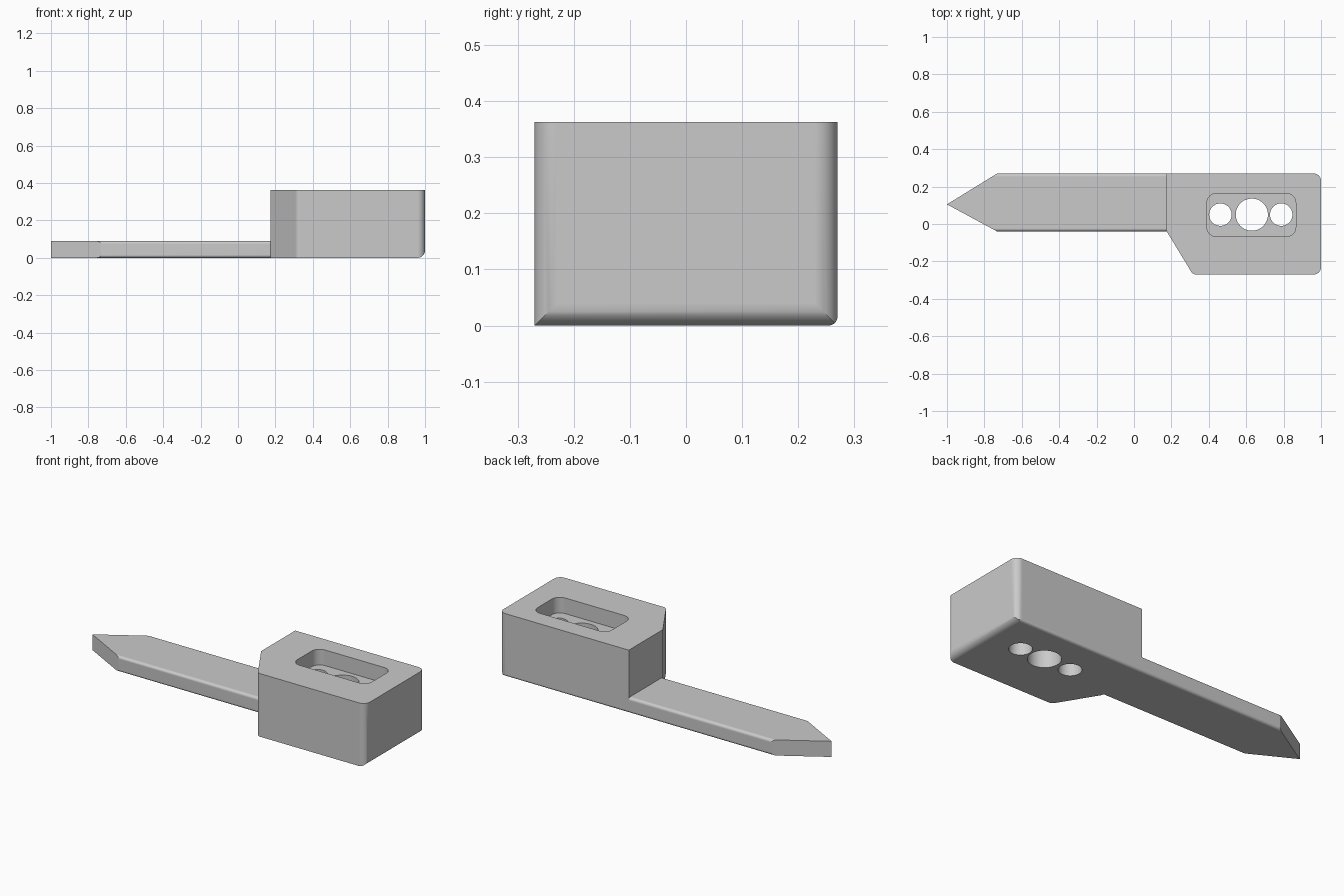
import bpy
import bmesh
from math import radians, sin, cos, tan, tau
from mathutils import Vector

if "Cube" in bpy.data.objects:
    bpy.data.objects.remove(bpy.data.objects["Cube"], do_unlink=True)

grey = bpy.data.materials.new("plain grey")
grey.use_nodes = True
GREY = (0.59, 0.59, 0.59, 1)
grey.diffuse_color = GREY
grey.node_tree.nodes["Principled BSDF"].inputs["Base Color"].default_value = GREY


def rounded(corners, steps=8):
    """Turn (a, b, radius) corners into an outline with round fillets."""
    out = []
    for i, (a, b, r) in enumerate(corners):
        p = Vector((a, b))
        if r == 0:
            out.append(p)
            continue
        to_prev = (Vector(corners[i - 1][:2]) - p).normalized()
        to_next = (Vector(corners[(i + 1) % len(corners)][:2]) - p).normalized()
        half = to_prev.angle(to_next) / 2
        centre = p + (to_prev + to_next).normalized() * r / sin(half)
        start = (p + to_prev * r / tan(half) - centre).normalized()
        end = (p + to_next * r / tan(half) - centre).normalized()
        for k in range(steps + 1):
            out.append(centre + start.slerp(end, k / steps).normalized() * r)
    return out


def rectangle(a0, a1, b0, b1, radii):
    ends = [(a0, b0), (a1, b0), (a1, b1), (a0, b1)]
    return rounded([(a, b, r) for (a, b), r in zip(ends, radii)])


def circle(a, b, r, sides=48):
    return [Vector((a + r * cos(tau * k / sides), b + r * sin(tau * k / sides)))
            for k in range(sides)]


def prism(name, outline, low, high, axis="z"):
    """Extrude an outline along one axis."""
    place = {"z": lambda a, b, h: (a, b, h),
             "y": lambda a, b, h: (a, h, b),
             "x": lambda a, b, h: (h, a, b)}[axis]
    bm = bmesh.new()
    face = bm.faces.new([bm.verts.new(place(p[0], p[1], low)) for p in outline])
    top = bmesh.ops.extrude_face_region(bm, geom=[face], use_keep_orig=True)["geom"]
    bmesh.ops.translate(bm, vec=place(0, 0, high - low),
                        verts=[v for v in top if isinstance(v, bmesh.types.BMVert)])
    bmesh.ops.recalc_face_normals(bm, faces=bm.faces)
    mesh = bpy.data.meshes.new(name)
    bm.to_mesh(mesh)
    bm.free()
    mesh.materials.append(grey)
    obj = bpy.data.objects.new(name, mesh)
    bpy.context.collection.objects.link(obj)
    return obj


def select(obj):
    bpy.ops.object.select_all(action="DESELECT")
    obj.select_set(True)
    bpy.context.view_layer.objects.active = obj


def carve(obj, tool, operation):
    """Apply a boolean and discard the tool."""
    mod = obj.modifiers.new("carve", "BOOLEAN")
    mod.object, mod.operation, mod.solver = tool, operation, "EXACT"
    select(obj)
    bpy.ops.object.modifier_apply(modifier=mod.name)
    bpy.data.objects.remove(tool, do_unlink=True)


def finish(obj):
    select(obj)
    bpy.ops.object.shade_smooth_by_angle(angle=radians(30))
    mod = obj.modifiers.new("even shading", "WEIGHTED_NORMAL")
    mod.keep_sharp = True


TOP, BACK, FRONT = 0.363, 0.27, -0.27
STEP_X, BLADE_FRONT, BLADE_TOP = 0.175, -0.04, 0.09

# Handle block: plan outline trimmed by its side and end profiles
block = prism("handle_block", rounded([
    (STEP_X, BLADE_FRONT, 0), (0.315, FRONT, 0.03), (1, FRONT, 0.04),
    (1, BACK, 0.04), (STEP_X, BACK, 0)]), 0, TOP)
carve(block, prism("side_profile", rectangle(0, 1, 0, 0.5, (0, 0.04, 0, 0)),
                   -0.5, 0.5, "y"), "INTERSECT")
carve(block, prism("end_profile", rectangle(-0.4, BACK, 0, 0.5, (0, 0.016, 0, 0)),
                   0, 1.2, "x"), "INTERSECT")

# Recess in the top with three through holes
carve(block, prism("recess", rectangle(0.39, 0.865, -0.067, 0.163, [0.05] * 4),
                   TOP - 0.09, 0.5), "DIFFERENCE")
for x, r in ((0.462, 0.06), (0.63, 0.086), (0.787, 0.06)):
    carve(block, prism("hole", circle(x, 0.05, r), -0.1, 0.32), "DIFFERENCE")
finish(block)

# Pointed blade: bar with softened long edges cut to an arrow outline
blade = prism("blade", rectangle(BLADE_FRONT, BACK, 0, BLADE_TOP, [0.016] * 4),
              -1.1, STEP_X, "x")
carve(blade, prism("point_outline", [
    (-1, 0.105), (-0.73, BLADE_FRONT - 0.001), (0.3, BLADE_FRONT - 0.001),
    (0.3, BACK + 0.001), (-0.73, BACK + 0.001)], -0.1, 0.2), "INTERSECT")
finish(blade)
